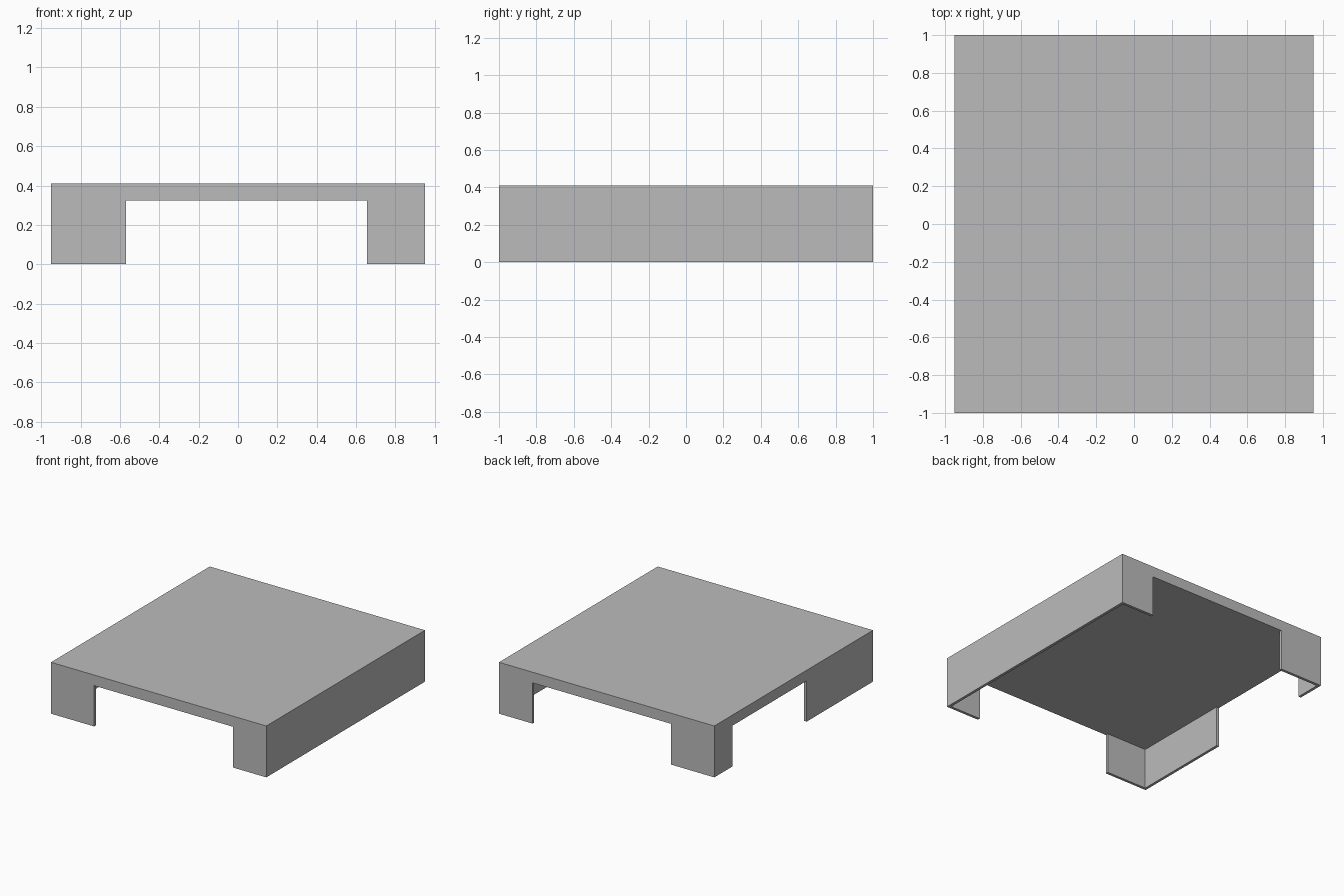
import bpy
import bmesh

cube = bpy.data.objects.get("Cube")
if cube:
    bpy.data.objects.remove(cube, do_unlink=True)

HALF_X, HALF_Y, HEIGHT = 0.95, 1.0, 0.41
ROOF_UNDERSIDE = 0.325
WALL = 0.022
OUTSIDE = 1.2

grey = bpy.data.materials.new("plain grey")
grey.use_nodes = True
colour = (0.5, 0.5, 0.5, 1)
grey.diffuse_color = colour
grey.node_tree.nodes["Principled BSDF"].inputs["Base Color"].default_value = colour


def prism(name, outline, bottom, top):
    """Extrude a floor-plan outline between two heights."""
    bm = bmesh.new()
    face = bm.faces.new([bm.verts.new((x, y, bottom)) for x, y in outline])
    result = bmesh.ops.extrude_face_region(bm, geom=[face])
    moved = [v for v in result["geom"] if isinstance(v, bmesh.types.BMVert)]
    bmesh.ops.translate(bm, verts=moved, vec=(0, 0, top - bottom))
    bmesh.ops.recalc_face_normals(bm, faces=bm.faces)
    mesh = bpy.data.meshes.new(name)
    bm.to_mesh(mesh)
    bm.free()
    mesh.materials.append(grey)
    obj = bpy.data.objects.new(name, mesh)
    bpy.context.collection.objects.link(obj)
    return obj


# Outer block: roof slab with walls down to the ground
shelter = prism("roof_and_walls", [(-HALF_X, -HALF_Y), (HALF_X, -HALF_Y),
                                   (HALF_X, HALF_Y), (-HALF_X, HALF_Y)], 0, HEIGHT)

# Hollow interior joined with the front, back and side openings
ix, iy = HALF_X - WALL, HALF_Y - WALL
door_a, door_b = -0.57, 0.655
side_a, side_b = -0.165, 0.77
cutter = prism("interior_cutter", [
    (door_a, -OUTSIDE), (door_b, -OUTSIDE), (door_b, -iy), (ix, -iy),
    (ix, iy), (door_b, iy), (door_b, OUTSIDE), (door_a, OUTSIDE),
    (door_a, iy), (-ix, iy), (-ix, side_b), (-OUTSIDE, side_b),
    (-OUTSIDE, side_a), (-ix, side_a), (-ix, -iy), (door_a, -iy),
], -0.2, ROOF_UNDERSIDE)
cutter.hide_render = True

# Cut the interior, then bake the result and drop the cutter
cut = shelter.modifiers.new("hollow", "BOOLEAN")
cut.operation = "DIFFERENCE"
cut.solver = "EXACT"
cut.object = cutter
bpy.context.view_layer.update()
evaluated = shelter.evaluated_get(bpy.context.evaluated_depsgraph_get())
hollow = bpy.data.meshes.new_from_object(evaluated)
shelter.modifiers.clear()
shelter.data = hollow
bpy.data.objects.remove(cutter, do_unlink=True)
